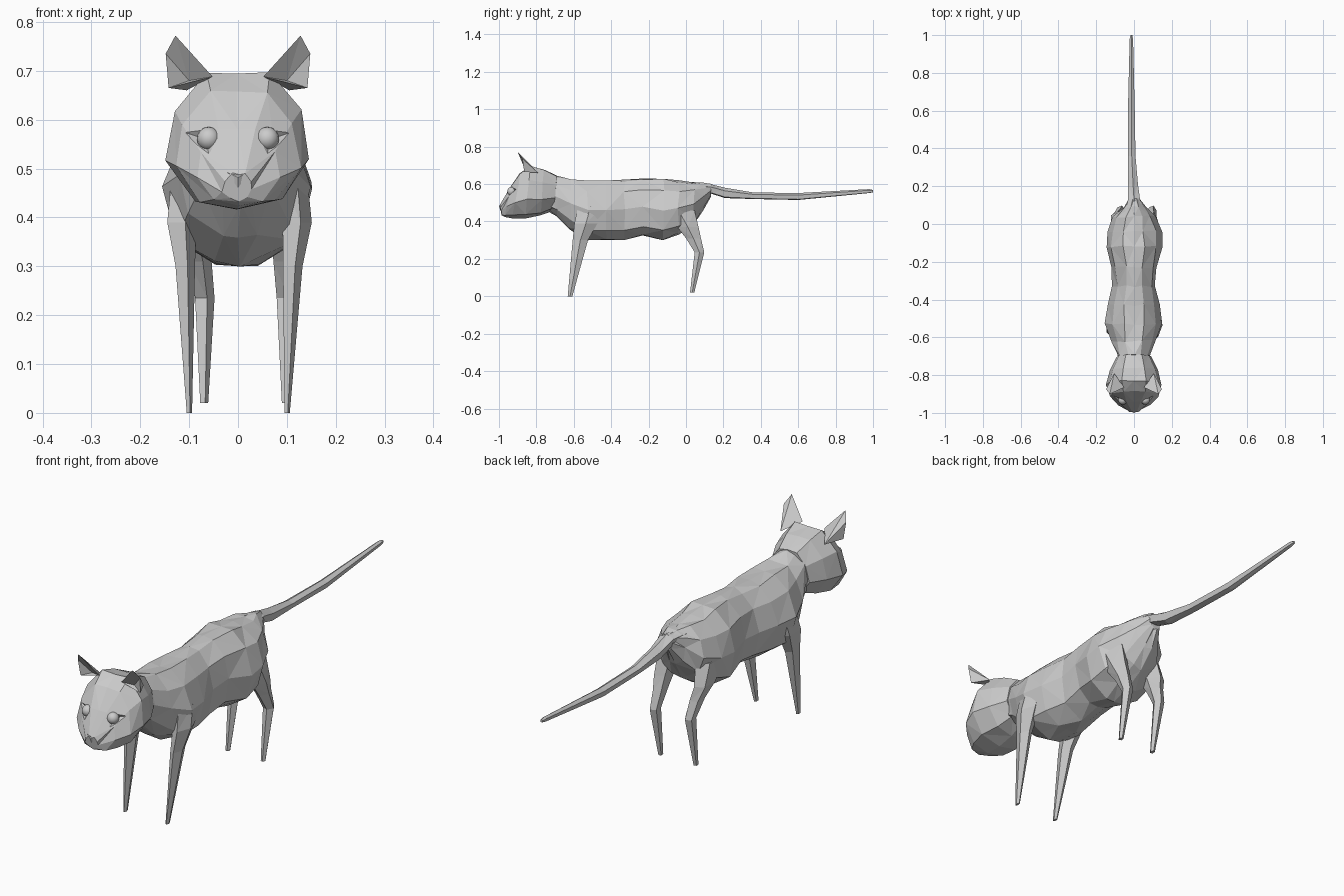
import bpy, bmesh, random
from math import cos, sin, pi
from mathutils import Vector

random.seed(4)
if "Cube" in bpy.data.objects:
    bpy.data.objects.remove(bpy.data.objects["Cube"], do_unlink=True)

grey = bpy.data.materials.new("plain grey")
grey.use_nodes = True
grey.diffuse_color = (0.6, 0.6, 0.6, 1)
grey.node_tree.nodes["Principled BSDF"].inputs["Base Color"].default_value = (0.6, 0.6, 0.6, 1)


def finish(name, bm):
    bmesh.ops.recalc_face_normals(bm, faces=bm.faces)
    mesh = bpy.data.meshes.new(name)
    bm.to_mesh(mesh)
    bm.free()
    mesh.materials.append(grey)
    obj = bpy.data.objects.new(name, mesh)
    bpy.context.collection.objects.link(obj)
    return obj


def loft(name, sections, jitter=0.0):
    """Skin a row of closed sections with irregular triangles."""
    bm = bmesh.new()
    rings = []
    for sec in sections:
        rings.append([bm.verts.new(Vector(p) + Vector([random.uniform(-jitter, jitter) for _ in range(3)]))
                      for p in sec])
    n = len(rings[0])
    for i, (a, b) in enumerate(zip(rings, rings[1:])):
        for j in range(n):
            k = (j + 1) % n
            if (i + j) % 2:
                bm.faces.new((a[j], a[k], b[k]))
                bm.faces.new((a[j], b[k], b[j]))
            else:
                bm.faces.new((a[j], a[k], b[j]))
                bm.faces.new((a[k], b[k], b[j]))
    bm.faces.new(rings[0])
    bm.faces.new(rings[-1])
    return finish(name, bm)


def outline(half, width, bottom, top, y_bottom, y_top, x=0.0):
    """Mirror a half outline of (side, height) fractions into a section."""
    pts = [(s, t) for s, t in half] + [(-s, t) for s, t in half[-2:0:-1]]
    return [(x + s * width, y_bottom + (y_top - y_bottom) * t, bottom + (top - bottom) * t) for s, t in pts]


def limb(name, rows, sides=5):
    """Tapering leg from rows of centre x, y, z and radii in x and y."""
    return loft(name, [[(x + rx * cos(2 * pi * k / sides), y + ry * sin(2 * pi * k / sides), z)
                        for k in range(sides)] for x, y, z, rx, ry in rows])


# Torso, from neck to rump: y, half width, bottom, top
torso_half = [(0, 1), (0.35, 0.98), (0.8, 0.8), (1, 0.5), (0.82, 0.17), (0.3, 0.03), (0, 0)]
torso_rows = [
    (-0.76, 0.075, 0.47, 0.65),
    (-0.69, 0.09, 0.43, 0.64),
    (-0.62, 0.118, 0.36, 0.625),
    (-0.53, 0.15, 0.305, 0.62),
    (-0.43, 0.135, 0.30, 0.62),
    (-0.33, 0.112, 0.305, 0.62),
    (-0.23, 0.122, 0.325, 0.625),
    (-0.12, 0.15, 0.295, 0.63),
    (-0.04, 0.145, 0.325, 0.615),
    (0.04, 0.11, 0.38, 0.61),
    (0.09, 0.06, 0.46, 0.605),
    (0.13, 0.025, 0.53, 0.60),
]
loft("torso", [outline(torso_half, w, b, t, y, y) for y, w, b, t in torso_rows], 0.006)

# Head, from muzzle to nape: y at bottom, y at top, half width, bottom, top
head_half = [(0, 1), (0.45, 0.99), (0.88, 0.72), (1, 0.36), (0.6, 0.07), (0, 0)]
head_rows = [
    (-0.985, -0.995, 0.03, 0.435, 0.49),
    (-0.97, -0.94, 0.085, 0.425, 0.58),
    (-0.93, -0.885, 0.127, 0.415, 0.66),
    (-0.86, -0.83, 0.147, 0.415, 0.697),
    (-0.78, -0.76, 0.125, 0.43, 0.68),
    (-0.71, -0.69, 0.09, 0.46, 0.645),
]
head = loft("head", [outline(head_half, w, b, t, yb, yt) for yb, yt, w, b, t in head_rows], 0.003)

# Nose wedge
bm = bmesh.new()
nose = [bm.verts.new(p) for p in ((-0.022, -0.99, 0.492), (0.022, -0.99, 0.492),
                                  (0, -0.993, 0.46), (0, -1.0, 0.482), (0, -0.95, 0.49))]
for tri in ((0, 1, 3), (1, 2, 3), (2, 0, 3), (0, 4, 1), (1, 4, 2), (2, 4, 0)):
    bm.faces.new([nose[i] for i in tri])
finish("nose", bm)

for side, label in ((1, "left"), (-1, "right")):
    # Almond eye socket cut into the face
    bm = bmesh.new()
    tips = [bm.verts.new((side * x, y, z)) for x, y, z in (
        (0.122, -0.905, 0.578), (0.068, -0.935, 0.59), (0.03, -0.97, 0.562), (0.06, -0.955, 0.53))]
    front = bm.verts.new((side * 0.075, -1.02, 0.565))
    back = bm.verts.new((side * 0.066, -0.915, 0.56))
    for i in range(4):
        bm.faces.new((tips[i], tips[(i + 1) % 4], front))
        bm.faces.new((tips[(i + 1) % 4], tips[i], back))
    cutter = finish(label + "_socket_cutter", bm)
    cutter.hide_render = True
    cutter.hide_set(True)
    cut = head.modifiers.new(label + " socket", "BOOLEAN")
    cut.operation = "DIFFERENCE"
    cut.object = cutter

    # Eyeball
    bm = bmesh.new()
    bmesh.ops.create_uvsphere(bm, u_segments=16, v_segments=10, radius=0.024)
    for face in bm.faces:
        face.smooth = True
    eye = finish(label + "_eye", bm)
    eye.location = (side * 0.06, -0.932, 0.561)

    # Ear with a hollow front
    bm = bmesh.new()
    tip, inner, outer, rear, hollow, edge = [bm.verts.new((side * x, y, z)) for x, y, z in (
        (0.128, -0.90, 0.772), (0.052, -0.865, 0.688), (0.142, -0.865, 0.665),
        (0.105, -0.79, 0.66), (0.1, -0.845, 0.68), (0.148, -0.875, 0.735))]
    for tri in ((tip, inner, hollow), (hollow, inner, outer), (tip, hollow, edge), (edge, hollow, outer),
                (tip, rear, inner), (tip, edge, rear), (edge, outer, rear), (inner, rear, outer)):
        bm.faces.new(tri)
    finish(label + "_ear", bm)

    # Straight front leg
    limb(label + "_front_leg", [(side * x, y, z, rx, ry) for x, y, z, rx, ry in (
        (0.112, -0.51, 0.48, 0.03, 0.07), (0.118, -0.535, 0.39, 0.033, 0.065),
        (0.11, -0.565, 0.3, 0.022, 0.043), (0.1, -0.62, 0.0, 0.006, 0.013))])

    # Hind leg bent at the hock; the right one stands closer in
    foot = 0.097 if side > 0 else 0.07
    limb(label + "_hind_leg", [(side * x, y, z, rx, ry) for x, y, z, rx, ry in (
        (0.09, -0.04, 0.46, 0.04, 0.09), (0.095, 0.01, 0.37, 0.033, 0.06),
        (0.5 * (foot + 0.09), 0.04, 0.31, 0.026, 0.042),
        (foot, 0.072, 0.235, 0.022, 0.027), (foot, 0.033, 0.02, 0.009, 0.012))])

# Tail: x, y, half width, bottom, top
tail_half = [(0, 1), (1, 0.7), (0.8, 0.1), (0, 0)]
tail_rows = [
    (0.0, 0.05, 0.05, 0.54, 0.61),
    (0.0, 0.13, 0.032, 0.55, 0.60),
    (-0.005, 0.21, 0.026, 0.525, 0.58),
    (-0.012, 0.36, 0.02, 0.52, 0.555),
    (-0.014, 0.6, 0.018, 0.515, 0.552),
    (-0.014, 0.98, 0.009, 0.552, 0.573),
    (-0.014, 1.0, 0.005, 0.556, 0.568),
]
loft("tail", [outline(tail_half, w, b, t, y, y, x) for x, y, w, b, t in tail_rows])
